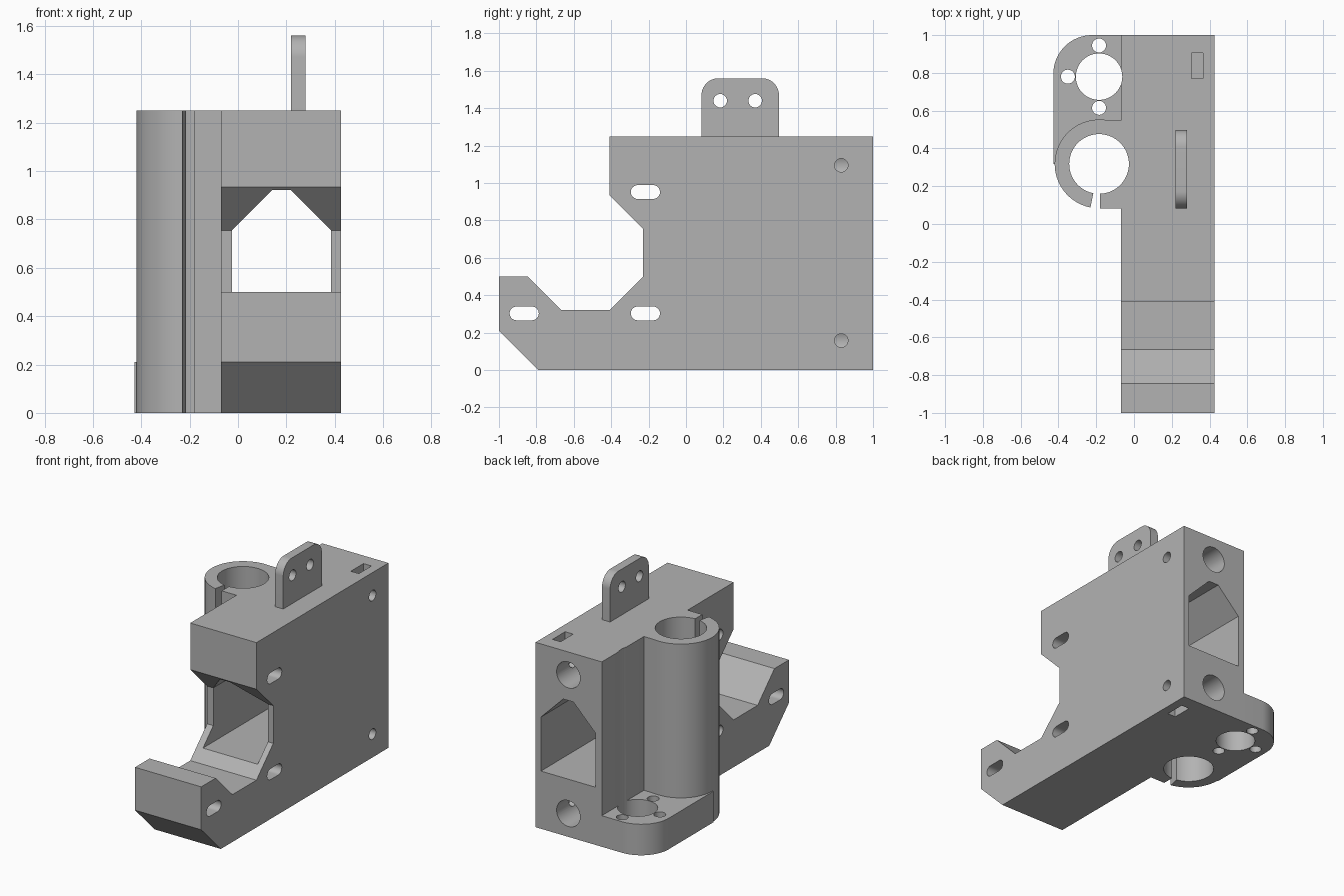
import bpy, bmesh, math

cube = bpy.data.objects.get("Cube")
if cube:
    bpy.data.objects.remove(cube, do_unlink=True)

grey = bpy.data.materials.new("plain grey")
grey.use_nodes = True
colour = (0.45, 0.45, 0.45, 1)
grey.diffuse_color = colour
grey.node_tree.nodes["Principled BSDF"].inputs["Base Color"].default_value = colour


def prism(name, points, axis, low, high):
    """Extrude a flat outline along x, y or z."""
    place = {"x": lambda a, b: (low, a, b),
             "y": lambda a, b: (a, low, b),
             "z": lambda a, b: (a, b, low)}[axis]
    bm = bmesh.new()
    face = bm.faces.new([bm.verts.new(place(a, b)) for a, b in points])
    moved = bmesh.ops.extrude_face_region(bm, geom=[face])["geom"]
    step = [(high - low) * (axis == k) for k in "xyz"]
    bmesh.ops.translate(bm, vec=step, verts=[v for v in moved if isinstance(v, bmesh.types.BMVert)])
    bmesh.ops.recalc_face_normals(bm, faces=bm.faces)
    mesh = bpy.data.meshes.new(name)
    bm.to_mesh(mesh)
    bm.free()
    mesh.materials.append(grey)
    obj = bpy.data.objects.new(name, mesh)
    bpy.context.collection.objects.link(obj)
    return obj


def arc(ca, cb, r, start, end, n=16):
    angles = [math.radians(start + (end - start) * i / n) for i in range(n + 1)]
    return [(ca + r * math.cos(t), cb + r * math.sin(t)) for t in angles]


def circle(ca, cb, r, n=48):
    return arc(ca, cb, r, 0, 360, n)[:-1]


def rect(a0, b0, a1, b1):
    return [(a0, b0), (a1, b0), (a1, b1), (a0, b1)]


def slot(ca, cb, half, r):
    return arc(ca + half, cb, r, -90, 90) + arc(ca - half, cb, r, 90, 270)


def combine(target, tool, operation):
    mod = target.modifiers.new("combine", "BOOLEAN")
    mod.operation, mod.solver, mod.object = operation, "EXACT", tool
    bpy.ops.object.select_all(action="DESELECT")
    bpy.context.view_layer.objects.active = target
    target.select_set(True)
    bpy.ops.object.modifier_apply(modifier=mod.name)
    bpy.data.objects.remove(tool, do_unlink=True)


def cut(target, points, axis, low, high):
    combine(target, prism("cutter", points, axis, low, high), "DIFFERENCE")


def finish(obj):
    bpy.ops.object.select_all(action="DESELECT")
    bpy.context.view_layer.objects.active = obj
    obj.select_set(True)
    bpy.ops.object.shade_smooth_by_angle(angle=math.radians(25))


TOP, SIDE_L, SIDE_R = 1.25, 0.425, -0.07
ROD_X, ROD_Y, MOTOR_Y = -0.185, 0.318, 0.78

# Main block with the C-shaped front jaw
body = prism("carriage_body", [
    (-1, 0.5), (-0.845, 0.5), (-0.665, 0.32), (-0.41, 0.32), (-0.23, 0.5), (-0.23, 0.755),
    (-0.41, 0.935), (-0.41, TOP), (1, TOP), (1, 0), (-0.79, 0), (-1, 0.21)], "x", SIDE_R, SIDE_L)

# Rod clamp column and the round-cornered motor flange
column = arc(ROD_X, ROD_Y, 0.235, 90, 270, 32) + [(0, ROD_Y - 0.235), (0, ROD_Y + 0.228)]
combine(body, prism("clamp_column", column, "z", 0, TOP), "UNION")
flange = arc(-0.222, 0.795, 0.205, 90, 180) + [(-0.427, ROD_Y), (0, ROD_Y), (0, 1)]
combine(body, prism("motor_flange", flange, "z", 0, 0.21), "UNION")

# Clamp bore, slit and motor openings
cut(body, circle(ROD_X, ROD_Y, 0.158, 64), "z", -0.1, 1.4)
cut(body, [(-0.18, 0.05), (-0.18, 0.2), (-0.208, 0.2), (-0.238, 0.05)], "z", -0.1, 1.4)
cut(body, circle(ROD_X, MOTOR_Y, 0.123), "z", -0.1, 1.4)
for dx, dy in ((0, 0.165), (0, -0.165), (-0.165, 0)):
    cut(body, circle(ROD_X + dx, MOTOR_Y + dy, 0.037, 32), "z", -0.1, 0.4)

# Roofed tunnel from front to back
cut(body, [(-0.024, 0.39), (0.385, 0.39), (0.385, 0.755), (0.218, 0.922),
           (0.143, 0.922), (-0.024, 0.755)], "y", -0.4, 1.2)

# Blind rod sockets with their side screws and nut pockets
for z, low, high in ((1.095, 1.0, 1.4), (0.158, -0.1, 0.25)):
    cut(body, circle(0.18, z, 0.088), "y", 0.4, 1.2)
    cut(body, circle(0.83, z, 0.036, 32), "x", 0.18, 0.6)
    cut(body, rect(0.305, 0.77, 0.365, 0.905), "z", low, high)

# Cross slots through the sides
for y, z in ((-0.217, 0.952), (-0.217, 0.303), (-0.865, 0.303)):
    cut(body, slot(y, z, 0.041, 0.037), "x", -0.3, 0.6)
finish(body)

# Mounting tab on top with two holes
tab = prism("mounting_tab", [(0.083, TOP), (0.497, TOP)] + arc(0.407, 1.47, 0.09, 0, 90)
            + arc(0.173, 1.47, 0.09, 90, 180), "x", 0.22, 0.28)
for y in (0.183, 0.37):
    cut(tab, circle(y, 1.44, 0.036, 32), "x", 0.1, 0.4)
finish(tab)
